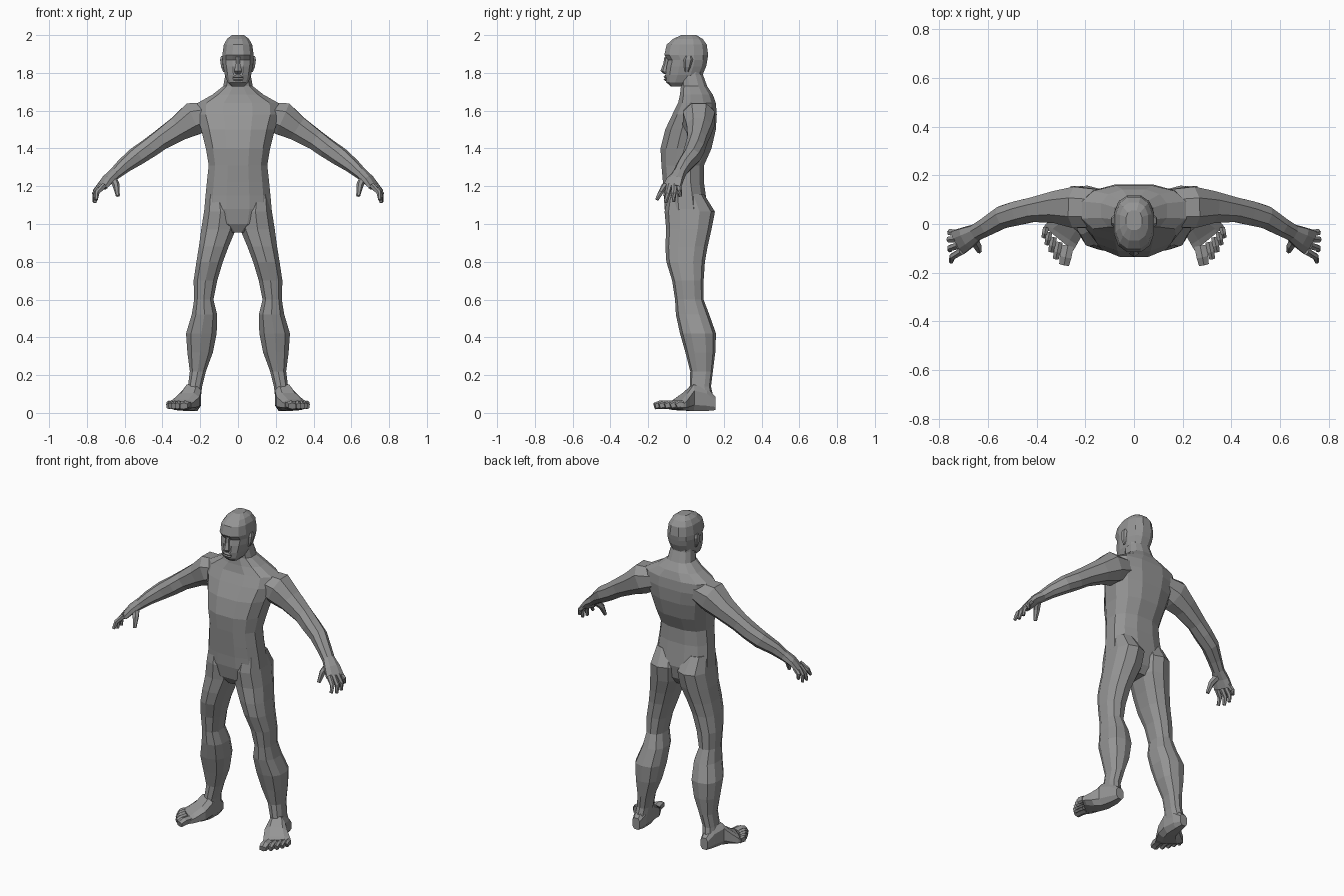
import bpy, bmesh, math
from mathutils import Vector

skin = bpy.data.materials.new("plain_grey")
skin.diffuse_color = (0.30, 0.30, 0.30, 1)


def make(name, bm, mirror=False):
    bmesh.ops.recalc_face_normals(bm, faces=bm.faces)
    me = bpy.data.meshes.new(name)
    bm.to_mesh(me)
    bm.free()
    me.materials.append(skin)
    ob = bpy.data.objects.new(name, me)
    bpy.context.collection.objects.link(ob)
    if mirror:
        ob.modifiers.new("mirror", 'MIRROR').use_mirror_merge = False
    return ob


def skin_rings(bm, rings):
    """Bridge a list of point rings with quads and cap both ends."""
    vs = [[bm.verts.new(p) for p in r] for r in rings]
    n = len(vs[0])
    for a, b in zip(vs, vs[1:]):
        for i in range(n):
            bm.faces.new((a[i], a[(i + 1) % n], b[(i + 1) % n], b[i]))
    bm.faces.new(vs[0])
    bm.faces.new(vs[-1])


def unit_ring(n, p=1.0):
    """Rounded-box outline of n points reaching -1..1 on both axes."""
    k = math.cos(math.pi / n)
    out = []
    for i in range(n):
        a = 2 * math.pi * (i + 0.5) / n
        c, s = math.cos(a) / k, math.sin(a) / k
        out.append((math.copysign(abs(c) ** p, c), math.copysign(abs(s) ** p, s)))
    return out


def stack(name, rows, n=12, p=0.8, mirror=False):
    """Horizontal sections: z, x min, x max, y front, y back."""
    bm = bmesh.new()
    rings = []
    for z, x0, x1, y0, y1 in rows:
        rings.append([((x0 + x1) / 2 + u * (x1 - x0) / 2,
                       (y0 + y1) / 2 + v * (y1 - y0) / 2, z) for u, v in unit_ring(n, p)])
    skin_rings(bm, rings)
    return make(name, bm, mirror)


def tube(bm, path, n=8, p=0.9):
    """Sections square to a path: x, y, z, half width, half thickness."""
    pts = [Vector(q[:3]) for q in path]
    rings = []
    for i, q in enumerate(path):
        t = (pts[min(i + 1, len(pts) - 1)] - pts[max(i - 1, 0)]).normalized()
        side = t.cross(Vector((0, 0, 1))).normalized()
        up = side.cross(t)
        rings.append([pts[i] + side * u * q[3] + up * v * q[4] for u, v in unit_ring(n, p)])
    skin_rings(bm, rings)


def sym(rows):
    return [(z, -w, w, f, b) for z, w, f, b in rows]


# torso with neck
stack("torso", sym([
    (0.955, 0.045, -0.07, 0.07), (1.00, 0.14, -0.098, 0.10), (1.08, 0.178, -0.113, 0.115),
    (1.15, 0.172, -0.116, 0.105), (1.22, 0.165, -0.122, 0.095), (1.31, 0.155, -0.13, 0.095),
    (1.40, 0.17, -0.135, 0.135), (1.50, 0.195, -0.11, 0.158), (1.58, 0.22, -0.072, 0.163),
    (1.64, 0.215, -0.042, 0.158), (1.685, 0.135, -0.032, 0.142), (1.73, 0.078, -0.027, 0.112),
    (1.79, 0.067, -0.03, 0.09), (1.84, 0.06, -0.02, 0.085)]))

# head
stack("head", sym([
    (1.728, 0.032, -0.08, -0.01), (1.75, 0.055, -0.105, 0.04), (1.79, 0.07, -0.108, 0.088),
    (1.835, 0.079, -0.103, 0.107), (1.868, 0.083, -0.095, 0.113), (1.895, 0.083, -0.115, 0.117),
    (1.95, 0.075, -0.102, 0.110), (1.98, 0.058, -0.068, 0.088), (2.0, 0.032, -0.025, 0.055)]))

# nose and lips
stack("nose", sym([(1.795, 0.014, -0.115, -0.08), (1.81, 0.02, -0.132, -0.08),
                   (1.85, 0.011, -0.118, -0.08), (1.885, 0.012, -0.112, -0.08)]), n=6)
stack("lips", sym([(1.757, 0.02, -0.108, -0.08), (1.766, 0.026, -0.116, -0.08),
                   (1.772, 0.028, -0.110, -0.08), (1.779, 0.026, -0.117, -0.08),
                   (1.788, 0.016, -0.110, -0.08)]), n=6)

# ears
stack("ears", [(1.805, 0.068, 0.078, -0.005, 0.012), (1.83, 0.070, 0.089, -0.008, 0.022),
               (1.87, 0.072, 0.095, -0.010, 0.034), (1.89, 0.072, 0.09, 0.0, 0.028)],
      n=6, mirror=True)

# legs with buttocks
stack("legs", [
    (1.16, 0.04, 0.165, -0.09, 0.09), (1.065, 0.005, 0.18, -0.108, 0.148),
    (0.97, 0.012, 0.195, -0.10, 0.13), (0.88, 0.05, 0.207, -0.105, 0.11),
    (0.80, 0.08, 0.22, -0.10, 0.096), (0.70, 0.11, 0.235, -0.07, 0.09),
    (0.60, 0.13, 0.232, -0.055, 0.09), (0.52, 0.11, 0.245, -0.05, 0.12),
    (0.42, 0.113, 0.275, -0.028, 0.155), (0.32, 0.133, 0.268, 0.0, 0.152),
    (0.22, 0.17, 0.255, 0.025, 0.14), (0.14, 0.19, 0.265, 0.022, 0.13),
    (0.05, 0.20, 0.275, 0.02, 0.15)], n=10, mirror=True)

# feet: upright sections that fan outward toward the toes
bm = bmesh.new()
rings = []
for xi, yi, xo, yo, top, bot in [
        (0.21, 0.157, 0.26, 0.157, 0.085, 0.015), (0.197, 0.11, 0.275, 0.11, 0.13, 0.01),
        (0.195, 0.03, 0.295, 0.045, 0.15, 0.01), (0.205, -0.03, 0.33, 0.02, 0.105, 0.012),
        (0.235, -0.085, 0.363, 0.0, 0.07, 0.015), (0.25, -0.11, 0.37, -0.012, 0.058, 0.018)]:
    rings.append([(xi + (xo - xi) * (u + 1) / 2, yi + (yo - yi) * (u + 1) / 2,
                   bot + (top - bot) * (v + 1) / 2) for u, v in unit_ring(8, 0.7)])
skin_rings(bm, rings)
# toes
for x, y, r, length in [(0.272, -0.09, 0.024, 0.076), (0.308, -0.075, 0.014, 0.066),
                        (0.330, -0.055, 0.013, 0.056), (0.348, -0.035, 0.012, 0.046),
                        (0.362, -0.015, 0.012, 0.036)]:
    dx = 0.2 * length
    tube(bm, [(x, y, 0.042, r, 0.02), (x + dx * 0.6, y - length * 0.6, 0.044, r, 0.02),
              (x + dx, y - length, 0.036, r * 0.85, 0.016)], n=6, p=0.7)
make("feet", bm, True)

# arms and palms
bm = bmesh.new()
tube(bm, [
    (0.13, 0.065, 1.585, 0.075, 0.06), (0.235, 0.068, 1.558, 0.085, 0.088),
    (0.315, 0.07, 1.505, 0.066, 0.066), (0.41, 0.06, 1.445, 0.05, 0.053),
    (0.47, 0.047, 1.402, 0.05, 0.05), (0.537, 0.03, 1.358, 0.046, 0.047),
    (0.605, -0.01, 1.308, 0.038, 0.037), (0.65, -0.035, 1.268, 0.034, 0.029),
    (0.69, -0.058, 1.235, 0.046, 0.024), (0.722, -0.075, 1.195, 0.053, 0.018)])
make("arms", bm, True)

# fingers and thumbs
bm = bmesh.new()
for x, y, tx, ty, tz in [(0.708, -0.112, 0.752, -0.155, 1.128),
                         (0.720, -0.088, 0.758, -0.108, 1.112),
                         (0.728, -0.062, 0.760, -0.066, 1.116),
                         (0.728, -0.038, 0.755, -0.030, 1.145)]:
    tube(bm, [(x, y, 1.205, 0.014, 0.014),
              (x * 0.4 + tx * 0.6 + 0.012, (y + ty) / 2, 1.205 * 0.5 + tz * 0.5, 0.012, 0.012),
              (tx, ty, tz, 0.008, 0.008)], n=6)
tube(bm, [(0.668, -0.05, 1.25, 0.02, 0.02), (0.645, -0.088, 1.205, 0.016, 0.016),
          (0.636, -0.112, 1.148, 0.009, 0.009)], n=6)
make("fingers", bm, True)
